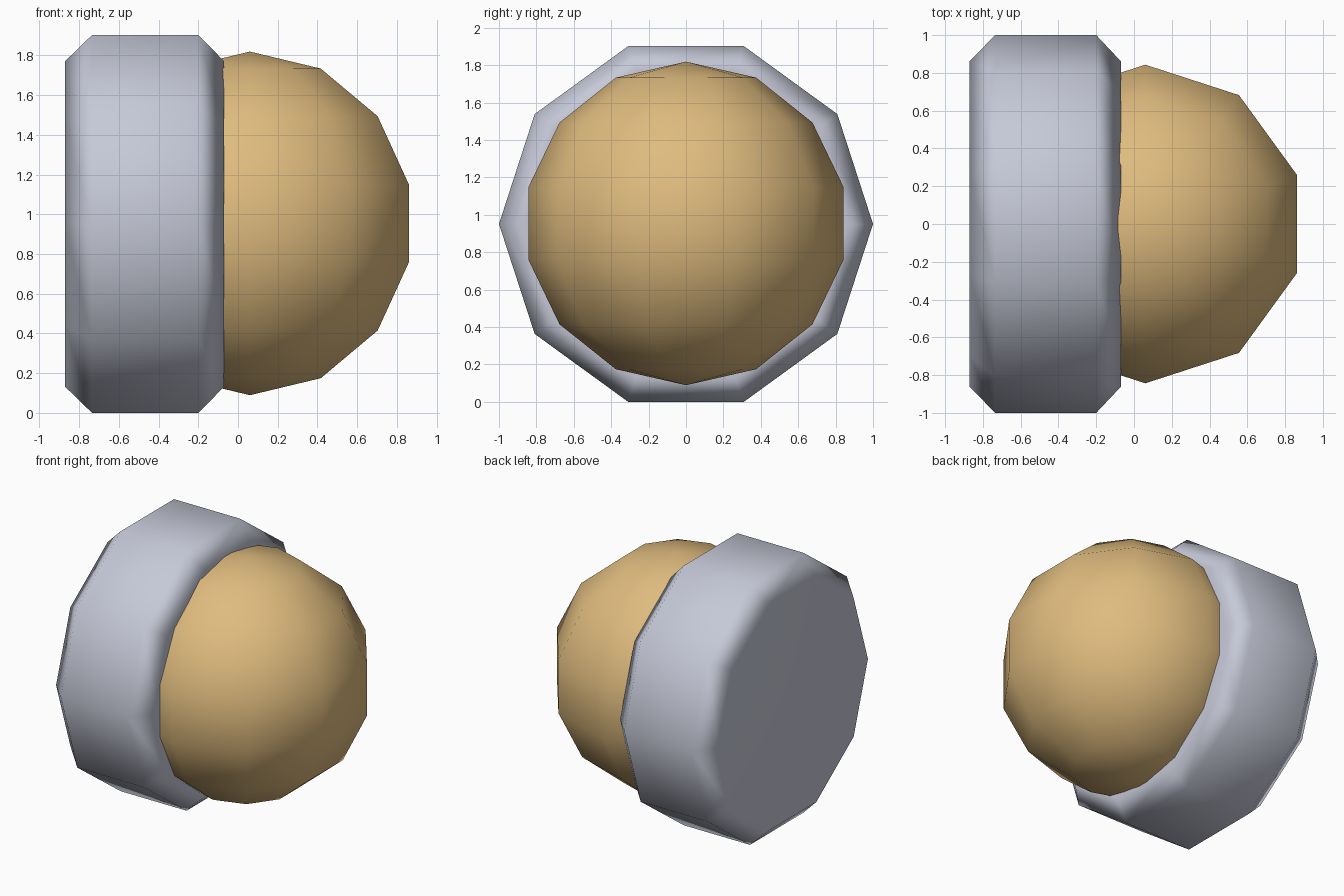
import bpy
import bmesh
from math import sin, cos, pi, radians
from mathutils import Matrix

default = bpy.data.objects.get("Cube")
if default:
    bpy.data.objects.remove(default, do_unlink=True)

SIDES = 10
AXIS_Z = cos(pi / SIDES)  # the drum rests on one of its flat sides


def material(name, rgb):
    mat = bpy.data.materials.new(name)
    mat.use_nodes = True
    mat.diffuse_color = (*rgb, 1)
    mat.node_tree.nodes["Principled BSDF"].inputs["Base Color"].default_value = (*rgb, 1)
    return mat


def lathe(name, profile, matrix, mat):
    """Turn (radius, height) rings into a closed solid around local z."""
    bm = bmesh.new()
    rings = []
    for r, h in profile:
        if r < 1e-4:
            rings.append([bm.verts.new((0, 0, h))] * SIDES)
        else:
            rings.append([bm.verts.new((r * cos(a), r * sin(a), h))
                          for a in (2 * pi * i / SIDES for i in range(SIDES))])
    for low, high in zip(rings, rings[1:]):
        for i in range(SIDES):
            j = (i + 1) % SIDES
            corners = dict.fromkeys((low[i], low[j], high[j], high[i]))
            bm.faces.new(list(corners))
    for ring in (rings[0], rings[-1]):
        if ring[0] is not ring[1]:
            bm.faces.new(ring)
    bmesh.ops.recalc_face_normals(bm, faces=bm.faces)
    bm.transform(matrix)
    for f in bm.faces:
        f.smooth = True
    mesh = bpy.data.meshes.new(name)
    bm.to_mesh(mesh)
    bm.free()
    mesh.materials.append(mat)
    obj = bpy.data.objects.new(name, mesh)
    bpy.context.collection.objects.link(obj)
    return obj


grey = material("pale blue grey", (0.56, 0.58, 0.68))
gold = material("warm gold", (0.74, 0.50, 0.21))

# Chamfered ten-sided drum lying along x
face_r = 0.862
drum = lathe("drum",
             [(face_r, -0.87), (1, -0.735), (1, -0.2), (face_r, -0.07)],
             Matrix.Translation((0, 0, AXIS_Z)) @ Matrix.Rotation(radians(90), 4, "Y")
             @ Matrix.Rotation(radians(90), 4, "Z"),
             grey)
weighted = drum.modifiers.new("flat end faces", "WEIGHTED_NORMAL")
weighted.mode = "FACE_AREA"

# Ball set into the open face of the drum
BALL_R, BANDS = 0.865, 7
ball = lathe("ball",
             [(BALL_R * sin(pi * k / BANDS), -BALL_R * cos(pi * k / BANDS))
              for k in range(BANDS + 1)],
             Matrix.Translation((0.06, 0, AXIS_Z + 0.003)) @ Matrix.Rotation(radians(90), 4, "Z"),
             gold)
